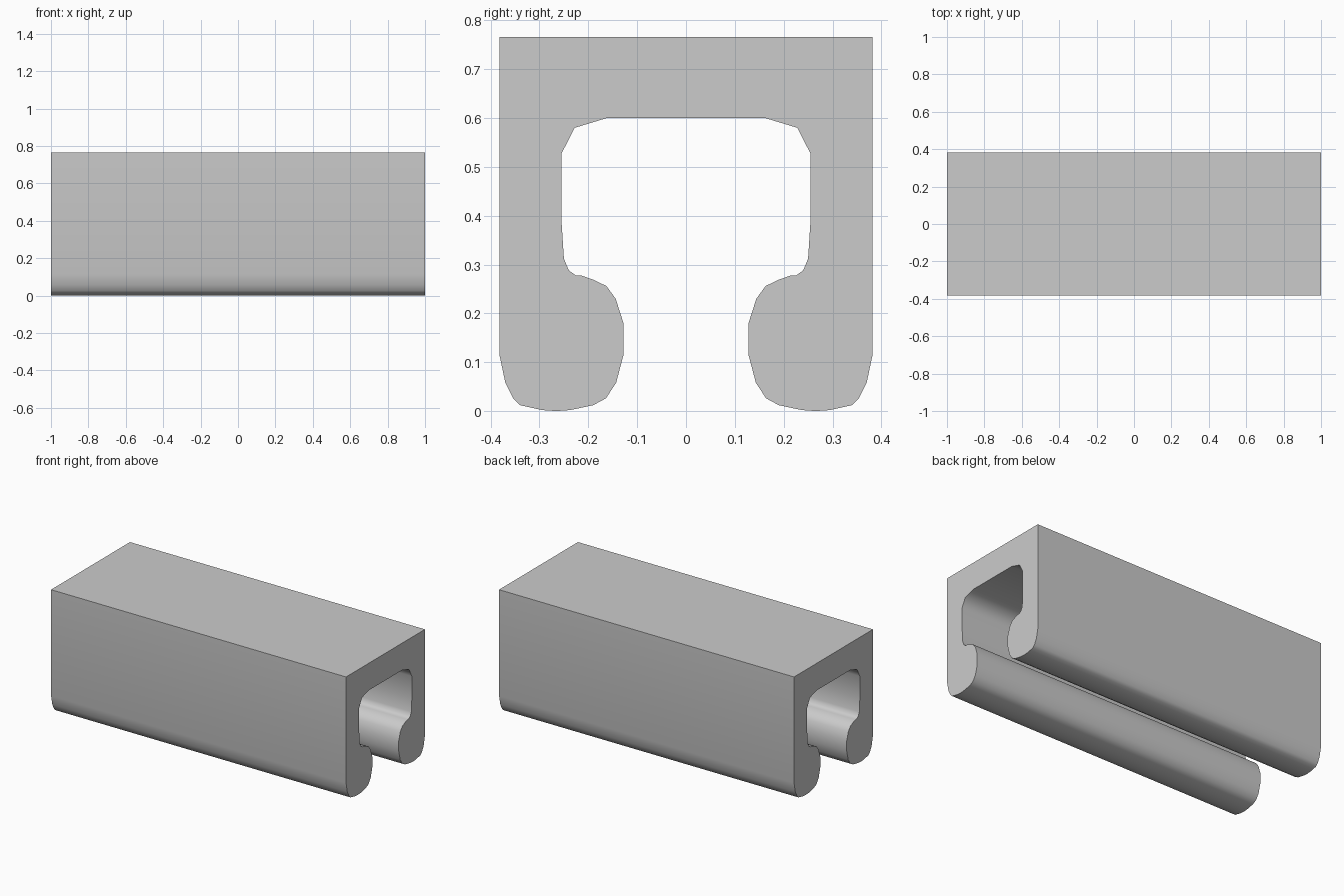
import bpy, bmesh, math

if "Cube" in bpy.data.objects:
    bpy.data.objects.remove(bpy.data.objects["Cube"])

# Half cross-section (y, z): outer wall, rounded lip, inner channel
half = [
    (0.382, 0.766), (0.382, 0.115), (0.370, 0.058), (0.354, 0.026), (0.340, 0.012),
    (0.295, 0.002), (0.266, 0.000), (0.237, 0.002), (0.190, 0.012), (0.164, 0.026),
    (0.143, 0.058), (0.128, 0.115), (0.128, 0.180), (0.144, 0.230), (0.163, 0.256),
    (0.190, 0.269), (0.213, 0.277), (0.226, 0.278), (0.240, 0.288), (0.250, 0.312),
    (0.255, 0.390), (0.255, 0.527), (0.228, 0.580), (0.162, 0.600),
]
profile = half + [(-y, z) for y, z in reversed(half)]

# Extrude the profile along x
bm = bmesh.new()
face = bm.faces.new([bm.verts.new((-1, y, z)) for y, z in profile])
ext = bmesh.ops.extrude_face_region(bm, geom=[face], use_keep_orig=True)
moved = [v for v in ext["geom"] if isinstance(v, bmesh.types.BMVert)]
bmesh.ops.translate(bm, verts=moved, vec=(2, 0, 0))
bmesh.ops.recalc_face_normals(bm, faces=bm.faces[:])

mesh = bpy.data.meshes.new("channel_rail")
bm.to_mesh(mesh)
bm.free()
rail = bpy.data.objects.new("channel_rail", mesh)
bpy.context.collection.objects.link(rail)

# Smooth the rounded surfaces, keep corners and end caps crisp
bpy.context.view_layer.objects.active = rail
rail.select_set(True)
bpy.ops.object.shade_smooth_by_angle(angle=math.radians(50))
